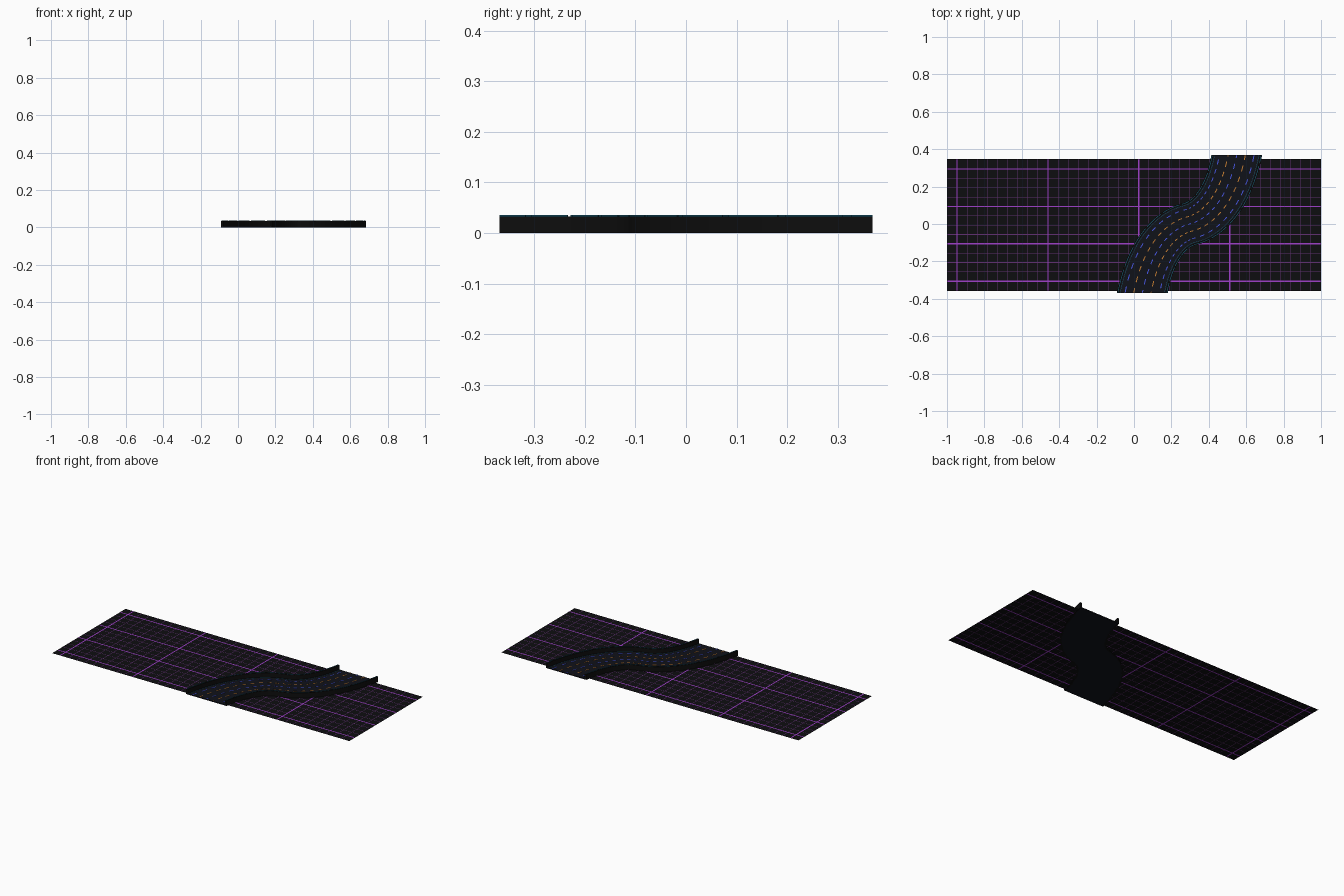
import bpy, bmesh
from mathutils import Vector

if "Cube" in bpy.data.objects:
    bpy.data.objects.remove(bpy.data.objects["Cube"])

END_Y = 0.368
PIVOT = Vector((0.297, 0.0))


def material(name, rgb):
    m = bpy.data.materials.new(name)
    m.diffuse_color = (*rgb, 1)
    m.use_nodes = True
    m.node_tree.nodes["Principled BSDF"].inputs["Base Color"].default_value = m.diffuse_color
    return m


floor_mat = material("floor black", (0.004, 0.004, 0.005))
minor_mat = material("grid dim violet", (0.12, 0.03, 0.17))
major_mat = material("grid violet", (0.35, 0.05, 0.6))
road_mat = material("road navy", (0.005, 0.006, 0.010))
wall_mat = material("wall black", (0.004, 0.004, 0.004))
teal_mat = material("edge light teal", (0.01, 0.10, 0.16))
blue_mat = material("dash blue", (0.06, 0.09, 0.75))
orange_mat = material("dash orange", (0.55, 0.20, 0.03))


def finish(name, bm, mats):
    me = bpy.data.meshes.new(name)
    bm.to_mesh(me)
    bm.free()
    for m in mats:
        me.materials.append(m)
    ob = bpy.data.objects.new(name, me)
    bpy.context.collection.objects.link(ob)
    return ob


# Floor sheet: cells and grid lines share one plane, coloured per face
def bands(lo, hi, first, step, every):
    out, p, i = [], lo, 0
    c = first
    while c < hi - 0.01:
        w = 0.0035 if i % every == 0 else 0.0015
        out += [(p, c - w, 0), (c - w, c + w, 2 if i % every == 0 else 1)]
        p, c, i = c + w, c + step, i + 1
    return out + [(p, hi, 0)]


bm = bmesh.new()
for x0, x1, mx in bands(-1, 1, -0.946, 0.054, 9):
    for y0, y1, my in bands(-0.358, 0.347, -0.356 + 0.05, 0.05, 4):
        f = bm.faces.new([bm.verts.new((x, y, 0.002)) for x, y in
                          ((x0, y0), (x1, y0), (x1, y1), (x0, y1))])
        f.material_index = max(mx, my)
bmesh.ops.remove_doubles(bm, verts=bm.verts, dist=0.0001)
finish("grid_floor", bm, [floor_mat, minor_mat, major_mat])

# S-shaped centreline: one Bezier half, turned about the pivot for the other
P = [Vector(p) for p in ((0.045, -0.368), (0.085, -0.16), (0.18, -0.03), PIVOT)]
N = 40
half = []
for i in range(N + 1):
    t = i / N
    u = 1 - t
    half.append(P[0] * u**3 + P[1] * 3*u*u*t + P[2] * 3*u*t*t + P[3] * t**3)
half.insert(0, half[0] - (P[1] - P[0]).normalized() * 0.05)
path = half + [2 * PIVOT - p for p in reversed(half[:-1])]


def edge_point(i, k):
    a, b = path[max(i - 1, 0)], path[min(i + 1, len(path) - 1)]
    d = (b - a).normalized()
    away = abs(i - N - 1) / (N + 1)
    width = 0.117 + 0.017 * away
    return path[i] + Vector((-d.y, d.x)) * width * k


# Solid band following the road between two side fractions, trimmed flat at the ends
def band(name, k0, k1, z0, z1, mat, on=1, period=1):
    bm = bmesh.new()
    last = len(path) - 1
    start = 0
    while start < last:
        stop = min(start + on, last) if period > 1 else last
        prev = None
        for i in range(start, stop + 1):
            a, b = edge_point(i, k0), edge_point(i, k1)
            ring = [bm.verts.new((*q, z)) for q, z in ((a, z0), (b, z0), (b, z1), (a, z1))]
            if prev:
                for j in range(4):
                    bm.faces.new((prev[j], prev[(j + 1) % 4], ring[(j + 1) % 4], ring[j]))
            else:
                bm.faces.new(ring)
            prev = ring
        bm.faces.new(prev[::-1])
        start = start + period if period > 1 else last
    for s in (-1, 1):
        cut = bmesh.ops.bisect_plane(bm, geom=bm.verts[:] + bm.edges[:] + bm.faces[:],
                                     plane_co=(0, s * END_Y, 0), plane_no=(0, s, 0),
                                     clear_outer=True)
        edges = [e for e in cut["geom_cut"] if isinstance(e, bmesh.types.BMEdge)]
        if edges:
            bmesh.ops.contextual_create(bm, geom=edges)
    bmesh.ops.recalc_face_normals(bm, faces=bm.faces)
    return finish(name, bm, [mat])


# Road deck, side walls and glowing strips on the walls
band("road_deck", -0.95, 0.95, 0.0, 0.006, road_mat)
for side, s in (("left", 1), ("right", -1)):
    band(side + "_wall", s * 0.92, s, 0.0, 0.033, wall_mat)
    band(side + "_wall_light", s * 0.95, s * 0.975, 0.033, 0.0355, teal_mat, 7, 8)
    band(side + "_edge_line", s * 0.86, s * 0.875, 0.006, 0.007, teal_mat)

# Dashed lane lines in alternating colours
for n, k in enumerate((0.68, 0.34, 0.0, -0.34, -0.68)):
    band(f"lane_dashes_{n + 1}", k - 0.02, k + 0.02, 0.006, 0.0075,
         orange_mat if n % 2 else blue_mat, 2, 4)
